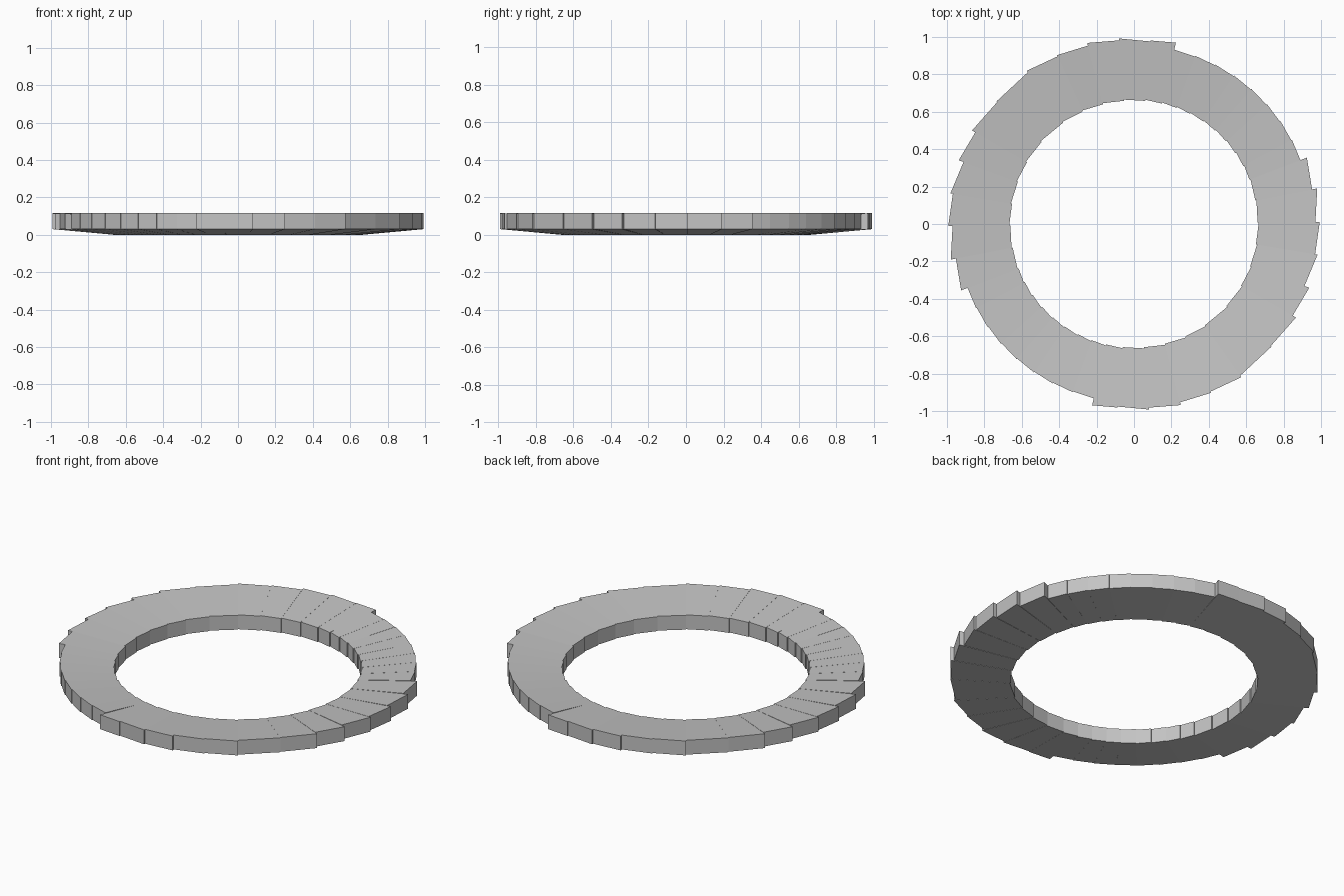
import bpy, bmesh, math
from mathutils import Vector

cube = bpy.data.objects.get("Cube")
if cube:
    bpy.data.objects.remove(cube, do_unlink=True)

# Plain grey stone
stone = bpy.data.materials.new("grey_stone")
stone.use_nodes = True
GREY = (0.55, 0.55, 0.55, 1)
stone.diffuse_color = GREY
stone.node_tree.nodes["Principled BSDF"].inputs["Base Color"].default_value = GREY

INNER = 0.665
THICK = 0.085
OUTER_BASE = 0.03


def polar(angle, radius, z):
    a = math.radians(angle)
    return Vector((radius * math.cos(a), radius * math.sin(a), z))


def make_slab(name, start, r_start, end, r_end):
    """Wedge slab that leans down towards the centre of the ring."""
    bm = bmesh.new()
    corners = [(start, INNER + 0.002, 0), (start, r_start, OUTER_BASE),
               (end, r_end, OUTER_BASE), (end, INNER - 0.004, 0)]
    low = [bm.verts.new(polar(*c)) for c in corners]
    high = [bm.verts.new(v.co + Vector((0, 0, THICK))) for v in low]
    bm.faces.new(low)
    bm.faces.new(high)
    for i in range(4):
        j = (i + 1) % 4
        bm.faces.new((low[i], low[j], high[j], high[i]))
    bmesh.ops.recalc_face_normals(bm, faces=bm.faces)
    mesh = bpy.data.meshes.new(name)
    bm.to_mesh(mesh)
    bm.free()
    mesh.materials.append(stone)
    bpy.context.collection.objects.link(bpy.data.objects.new(name, mesh))


# Narrow slabs along the even part of the rim
slabs = [(77 - 7 * i, 0.957, 70 - 7 * i, 0.953) for i in range(8)]

# Wide slabs along the saw-toothed part: end angle, start and end radius
angle = 21
for end, r0, r1 in [(11, 0.99, 0.97), (0.6, 0.998, 0.97), (-9.5, 0.993, 0.982),
                    (-20, 0.995, 0.97), (-30, 0.997, 0.98), (-41.7, 1.0, 0.98),
                    (-55, 0.985, 0.99), (-65.5, 1.0, 0.985), (-75.5, 0.992, 0.985),
                    (-85.4, 1.0, 0.985), (-95.2, 0.995, 0.98), (-103, 0.985, 0.995)]:
    slabs.append((angle, r0, end, r1))
    angle = end

# Both halves of the ring, half a turn apart
for half, turn in (("first", 0), ("second", 180)):
    for n, (a0, r0, a1, r1) in enumerate(slabs, 1):
        make_slab(f"{half}_half_slab_{n}", a0 + turn, r0, a1 + turn, r1)
